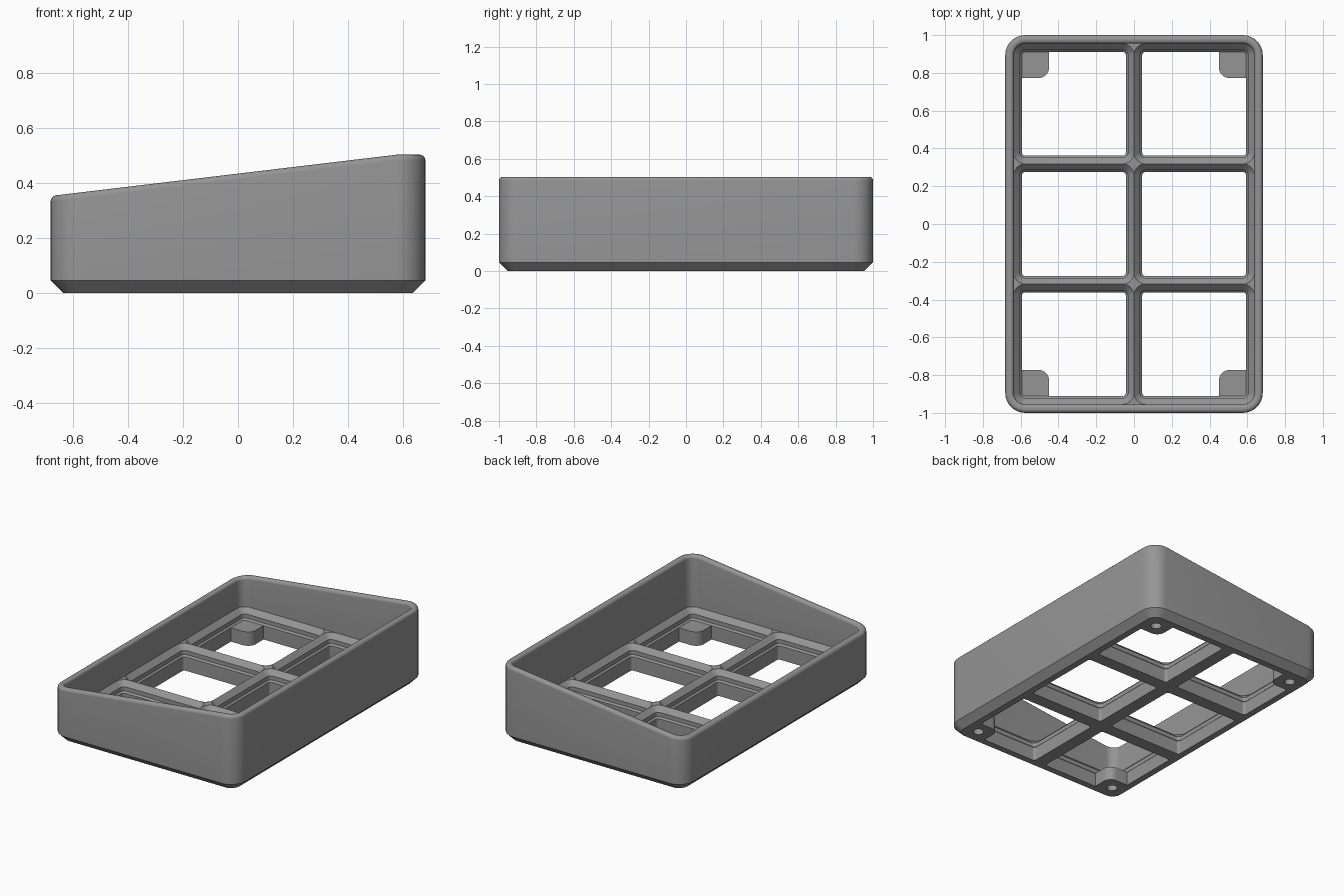
import bpy, bmesh, math

if "Cube" in bpy.data.objects:
    bpy.data.objects.remove(bpy.data.objects["Cube"])

MM = 1 / 66                 # design unit
PITCH = 42 * MM             # cell spacing
HX, HY = 45 * MM, 1.0       # half size of the tray
WALL = 3 * MM
R_OUT = 7 * MM              # outer corner radius
FLOOR = 0.092               # where the socket profile starts
TOP = FLOOR + 4.65 * MM     # top of the socket grid

grey = bpy.data.materials.new("grey plastic")
grey.diffuse_color = (0.30, 0.30, 0.30, 1)
grey.use_nodes = True
grey.node_tree.nodes["Principled BSDF"].inputs["Base Color"].default_value = grey.diffuse_color


def ring(cx, cy, hx, hy, radii, z, n=8):
    """Rounded rectangle, counter-clockwise; radii for ++, -+, --, +- corners."""
    pts = []
    for k, (sx, sy) in enumerate([(1, 1), (-1, 1), (-1, -1), (1, -1)]):
        r = radii[k] if isinstance(radii, (list, tuple)) else radii
        for i in range(n + 1):
            a = math.pi / 2 * (k + i / n)
            x = cx + sx * (hx - r) + r * math.cos(a)
            y = cy + sy * (hy - r) + r * math.sin(a)
            pts.append((x, y, z(x) if callable(z) else z))
    return pts


def loft(bm, rings, cap=False):
    """Skin consecutive rings, optionally closing both ends."""
    vs = [[bm.verts.new(p) for p in r] for r in rings]
    n = len(vs[0])
    for a, b in zip(vs, vs[1:]):
        for i in range(n):
            j = (i + 1) % n
            bm.faces.new((a[i], a[j], b[j], b[i]))
    if cap:
        bm.faces.new(vs[0][::-1])
        bm.faces.new(vs[-1])


def finish(name, bm):
    bmesh.ops.remove_doubles(bm, verts=bm.verts[:], dist=1e-5)
    bmesh.ops.dissolve_degenerate(bm, edges=bm.edges[:], dist=1e-5)
    me = bpy.data.meshes.new(name)
    bm.to_mesh(me)
    bm.free()
    me.materials.append(grey)
    ob = bpy.data.objects.new(name, me)
    bpy.context.collection.objects.link(ob)
    bpy.ops.object.select_all(action='DESELECT')
    ob.select_set(True)
    bpy.context.view_layer.objects.active = ob
    bpy.ops.object.shade_smooth_by_angle(angle=math.radians(30))


# Outer wall: chamfered foot, sloping rim with rounded edges
def rim(drop):
    return lambda x: min(0.503, 0.353 + (x + HX) * 0.1195) - drop


def wall_ring(inset, z):
    return ring(0, 0, HX - inset, HY - inset * 1.0, R_OUT - inset, z)


FIL = 0.02
arc = [i * math.pi / 10 for i in range(6)]
rings = [wall_ring(WALL, 0), wall_ring(0, WALL)]
rings += [wall_ring(FIL * (1 - math.cos(a)), rim(FIL * (1 - math.sin(a)))) for a in arc]
rings += [wall_ring(WALL - FIL * (1 - math.cos(a)), rim(FIL * (1 - math.sin(a)))) for a in arc[::-1]]
rings.append(wall_ring(WALL, TOP))
bm = bmesh.new()
loft(bm, rings)
finish("tray_wall", bm)

# Socket grid: 2 x 3 stepped openings
bm = bmesh.new()
H = PITCH / 2
for ix in (-1, 1):
    for iy in (-1, 0, 1):
        cx, cy = ix * H, iy * PITCH
        # only the tray corners are rounded on the cell boundary
        edge = [4 * MM if (sx == ix and sy == iy) else 0
                for sx, sy in [(1, 1), (-1, 1), (-1, -1), (1, -1)]]
        prof = [(0, TOP), (2.15, TOP - 2.15 * MM), (2.15, FLOOR + 0.7 * MM),
                (2.85, FLOOR), (2.85, 0)]
        cell = [ring(cx, cy, H, H, edge, TOP)]
        cell += [ring(cx, cy, H - d * MM, H - d * MM, (4 - d) * MM, z) for d, z in prof]
        cell.append(ring(cx, cy, H, H, edge, 0))
        loft(bm, cell)
finish("socket_grid", bm)

# Corner pads with blind holes underneath
HOLE = 0.033
X1, Y1 = PITCH - 2.85 * MM, 1.5 * PITCH - 2.85 * MM
X0, Y0 = 0.45, 0.773
for sx in (-1, 1):
    for sy in (-1, 1):
        radii = []
        for qx, qy in [(1, 1), (-1, 1), (-1, -1), (1, -1)]:
            if (qx, qy) == (sx, sy):
                radii.append(1.15 * MM)
            elif (qx, qy) == (-sx, -sy):
                radii.append(0.055)
            else:
                radii.append(0)
        px, py = sx * (X0 + X1) / 2, sy * (Y0 + Y1) / 2
        hx, hy = (X1 - X0) / 2, (Y1 - Y0) / 2
        hole = (sx * 0.543, sy * 0.86, HOLE, HOLE, HOLE)
        bm = bmesh.new()
        loft(bm, [ring(*hole, 0.07), ring(*hole, 0),
                  ring(px, py, hx, hy, radii, 0),
                  ring(px, py, hx, hy, radii, FLOOR)], cap=True)
        finish(f"corner_pad_{'right' if sx > 0 else 'left'}_{'back' if sy > 0 else 'front'}", bm)
